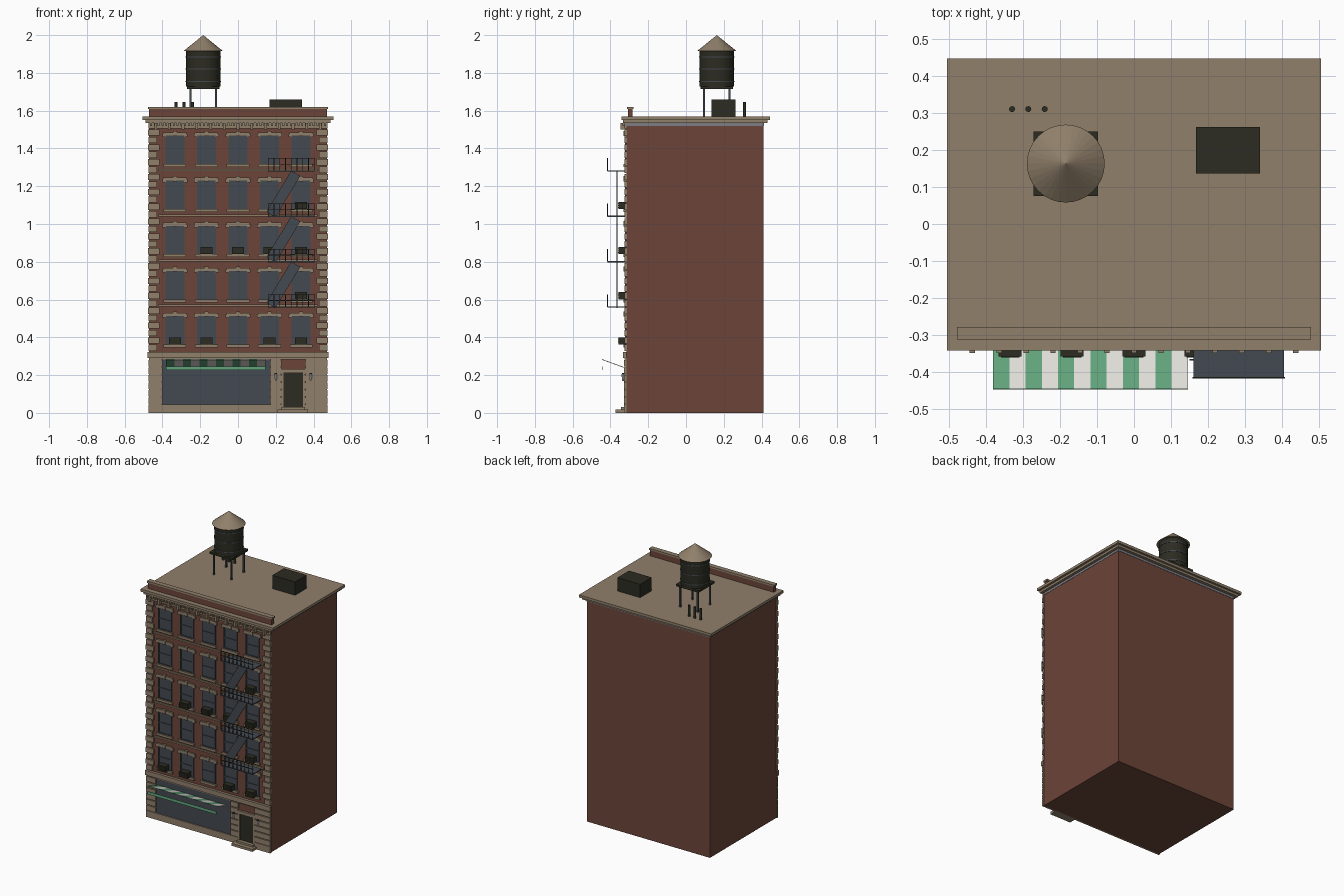
import bpy, bmesh, math
from mathutils import Matrix, Vector

old = bpy.data.objects.get("Cube")
if old:
    bpy.data.objects.remove(old, do_unlink=True)


def material(name, rgb):
    m = bpy.data.materials.new(name)
    m.use_nodes = True
    m.diffuse_color = (*rgb, 1)
    m.node_tree.nodes["Principled BSDF"].inputs["Base Color"].default_value = (*rgb, 1)
    return m


BRICK = material("brick", (0.15, 0.059, 0.04))
STONE = material("tan stone", (0.28, 0.215, 0.145))
SLATE = material("slate", (0.056, 0.067, 0.082))
DARK = material("dark metal", (0.025, 0.025, 0.016))
GREEN = material("awning green", (0.12, 0.37, 0.2))
WHITE = material("awning white", (0.74, 0.73, 0.69))
GREY = material("grey flashing", (0.2, 0.21, 0.24))


def finish(name, bm, mats):
    mesh = bpy.data.meshes.new(name)
    bm.to_mesh(mesh)
    bm.free()
    for m in mats:
        mesh.materials.append(m)
    ob = bpy.data.objects.new(name, mesh)
    bpy.context.collection.objects.link(ob)
    return ob


def add_box(bm, x0, x1, y0, y1, z0, z1):
    size = Matrix.Diagonal((x1 - x0, y1 - y0, z1 - z0, 1))
    mid = Matrix.Translation(((x0 + x1) / 2, (y0 + y1) / 2, (z0 + z1) / 2))
    return bmesh.ops.create_cube(bm, size=1, matrix=mid @ size)


def boxes(name, mat, *bounds):
    bm = bmesh.new()
    for b in bounds:
        add_box(bm, *b)
    return finish(name, bm, [mat])


def cone(name, mat, x, y, z0, z1, r0, r1, sides=32):
    bm = bmesh.new()
    bmesh.ops.create_cone(bm, cap_ends=True, segments=sides, radius1=r0, radius2=r1,
                          depth=z1 - z0, matrix=Matrix.Translation((x, y, (z0 + z1) / 2)))
    return finish(name, bm, [mat])


WALL = -0.315          # front wall plane
COLS = [-0.334, -0.167, 0, 0.167, 0.334]
SILLS = [0.36 + 0.239 * i for i in range(5)]

# Main block, roof slab and parapet
boxes("brick_body", BRICK, (-0.47, 0.47, WALL, 0.41, 0, 1.52))
boxes("roof_flashing", GREY, (-0.472, 0.472, WALL, 0.412, 1.52, 1.537))
boxes("cornice", STONE, (-0.49, 0.49, -0.333, 0.432, 1.535, 1.552),
      (-0.505, 0.505, -0.341, 0.446, 1.55, 1.568),
      (-0.475, 0.475, -0.325, WALL, 1.505, 1.537))
boxes("cornice_dentils", STONE, *[(x / 100 - 0.005, x / 100 + 0.005, -0.335, WALL, 1.52, 1.536)
                                  for x in range(-46, 47, 2)])
boxes("cornice_brackets", STONE, *[(i * 0.0727 - 0.007, i * 0.0727 + 0.007, -0.348, WALL, 1.5, 1.536)
                                   for i in range(-6, 7)])
boxes("front_parapet", BRICK, (-0.472, 0.472, -0.308, -0.282, 1.565, 1.61))
boxes("parapet_cap", STONE, (-0.477, 0.477, -0.312, -0.278, 1.608, 1.62))

# Windows with sashes, lintels, keystones and sills
glass, sash, trim = [], [], []
for z in SILLS:
    for x in COLS:
        top = z + 0.152
        glass.append((x - 0.05, x + 0.05, WALL - 0.003, WALL, z, top))
        for s in (-1, 1):
            sash.append((x + s * 0.047 - 0.004, x + s * 0.047 + 0.004, WALL - 0.007, WALL, z, top))
            trim.append((x + s * 0.057 - 0.009, x + s * 0.057 + 0.009, WALL - 0.011, WALL,
                         top - 0.008, top + 0.008))
        for h in (z + 0.004, z + 0.076, top - 0.004):
            sash.append((x - 0.05, x + 0.05, WALL - 0.007, WALL, h - 0.004, h + 0.004))
        trim.append((x - 0.062, x + 0.062, WALL - 0.011, WALL, top, top + 0.017))
        trim.append((x - 0.01, x + 0.01, WALL - 0.016, WALL, top - 0.003, top + 0.025))
        trim.append((x - 0.06, x + 0.06, WALL - 0.015, WALL, z - 0.014, z + 0.002))
boxes("window_glass", SLATE, *glass)
boxes("window_sashes", SLATE, *sash)
boxes("window_trim", STONE, *trim)

# Horizontal stone courses
boxes("floor_bands", STONE, *[(-0.42, 0.42, WALL - 0.008, WALL, z - 0.036, z - 0.026)
                              for z in SILLS[1:]])
boxes("shop_cornice", STONE, (-0.478, 0.478, WALL - 0.018, WALL, 0.29, 0.322),
      (-0.472, 0.472, WALL - 0.01, WALL, 0.282, 0.292))
boxes("plinth", STONE, (-0.475, 0.23, WALL - 0.012, WALL, 0, 0.045),
      (0.355, 0.475, WALL - 0.012, WALL, 0, 0.045))

# Corner quoins and rusticated ground floor piers
quoins = []
for i in range(30):
    z = 0.325 + i * 0.0393
    inner, outer = (0.415, 0.477) if i % 2 else (0.43, 0.473)
    for a, b in ((-outer, -inner), (inner, outer)):
        quoins.append((a, b, WALL - 0.011, WALL + 0.003, z + 0.003, z + 0.036))
boxes("corner_quoins", STONE, *quoins)
piers = []
for i in range(6):
    z = 0.045 + i * 0.0397
    for a, b in ((-0.475, -0.4), (0.17, 0.23), (0.355, 0.475)):
        piers.append((a, b, WALL - 0.012, WALL, z + 0.003, z + 0.037))
        piers.append((a + 0.004, b - 0.004, WALL - 0.005, WALL, z, z + 0.04))
boxes("ground_piers", STONE, *piers)

# Shop window, entrance door, step and lamps
boxes("shop_window", SLATE, (-0.4, 0.17, WALL - 0.004, WALL, 0.045, 0.285))
boxes("front_door", DARK, (0.238, 0.347, WALL - 0.006, WALL, 0.02, 0.212))
boxes("door_frame", STONE, (0.23, 0.24, WALL - 0.012, WALL, 0, 0.212),
      (0.345, 0.355, WALL - 0.012, WALL, 0, 0.212),
      (0.225, 0.36, WALL - 0.014, WALL, 0.21, 0.232))
boxes("door_step", STONE, (0.21, 0.37, -0.372, WALL, 0, 0.017),
      (0.23, 0.355, -0.345, WALL, 0.017, 0.03))
boxes("lamp_brackets", DARK, *[(x - 0.006, x + 0.006, -0.34, WALL, 0.205, 0.211) for x in (0.2, 0.385)])
for side, x in (("right", 0.2), ("left", 0.385)):
    cone("lamp_" + side, WHITE, x, -0.334, 0.17, 0.205, 0.005, 0.007, 10)

# Striped awning plate with a front valance
bm = bmesh.new()
step = 0.525 / 12
for i in range(12):
    x = -0.38 + i * step
    made = add_box(bm, x, x + step, -0.445, WALL, -0.002, 0.002)
    for v in made["verts"]:
        v.co.z += 0.236 + (WALL - v.co.y) * 0.36
        for f in v.link_faces:
            f.material_index = i % 2
finish("awning", bm, [GREEN, WHITE])
boxes("awning_valance", GREEN, (-0.38, 0.145, -0.446, -0.442, 0.226, 0.246))

# Fire escape: platforms, railings and sloping stair plates
floors = [0.56 + 0.2405 * i for i in range(4)]
boxes("escape_platforms", SLATE, *[(0.16, 0.405, -0.415, WALL, z - 0.003, z + 0.003) for z in floors])
rails = []
for z in floors:
    for h in (0.035, 0.066):
        rails.append((0.158, 0.407, -0.417, -0.413, z + h - 0.002, z + h + 0.002))
    for i in range(9):
        x = 0.16 + i * 0.0304
        rails.append((x - 0.002, x + 0.002, -0.417, -0.413, z, z + 0.066))
boxes("escape_railings", DARK, *rails)
bm = bmesh.new()
for z in floors[:3]:
    place = Matrix.Translation((0.24, -0.366, z + 0.118)) @ Matrix.Rotation(math.radians(31), 4, "Y")
    bmesh.ops.create_cube(bm, size=1, matrix=place @ Matrix.Diagonal((0.056, 0.005, 0.255, 1)))
finish("escape_stairs", bm, [SLATE])

# Window air conditioners, as (floor, columns)
units, grilles = [], []
for row, cols in ((0, (0, 1, 3, 4)), (1, (4,)), (2, (1, 2, 3, 4)), (3, (4,))):
    for c in cols:
        x, z = COLS[c], SILLS[row] + 0.002
        units.append((x - 0.031, x + 0.031, -0.358, WALL, z, z + 0.038))
        for k in range(3):
            h = z + 0.009 + k * 0.01
            grilles.append((x - 0.025, x + 0.025, -0.36, -0.357, h - 0.002, h + 0.002))
boxes("air_conditioners", DARK, *units)
boxes("air_conditioner_grilles", DARK, *grilles)

# Rooftop box and vent pipes
boxes("roof_hatch", DARK, (0.167, 0.34, 0.136, 0.262, 1.565, 1.66))
for i in range(3):
    cone("vent_pipe", DARK, -0.329 + i * 0.044, 0.31, 1.565, 1.645, 0.008, 0.008, 12)

# Water tank on legs
tx, ty = -0.184, 0.163
boxes("tank_platform", DARK, (tx - 0.087, tx + 0.087, ty - 0.087, ty + 0.087, 1.714, 1.728))
boxes("tank_legs", SLATE, *[(tx + a - 0.005, tx + a + 0.005, ty + b - 0.005, ty + b + 0.005, 1.565, 1.715)
                            for a in (-0.067, 0.067) for b in (-0.067, 0.067)])
cone("tank_barrel", DARK, tx, ty, 1.727, 1.918, 0.091, 0.091)
for z in (1.755, 1.82, 1.885):
    cone("tank_hoop", SLATE, tx, ty, z - 0.003, z + 0.003, 0.0935, 0.0935)
cone("tank_roof", STONE, tx, ty, 1.915, 2.0, 0.105, 0)
